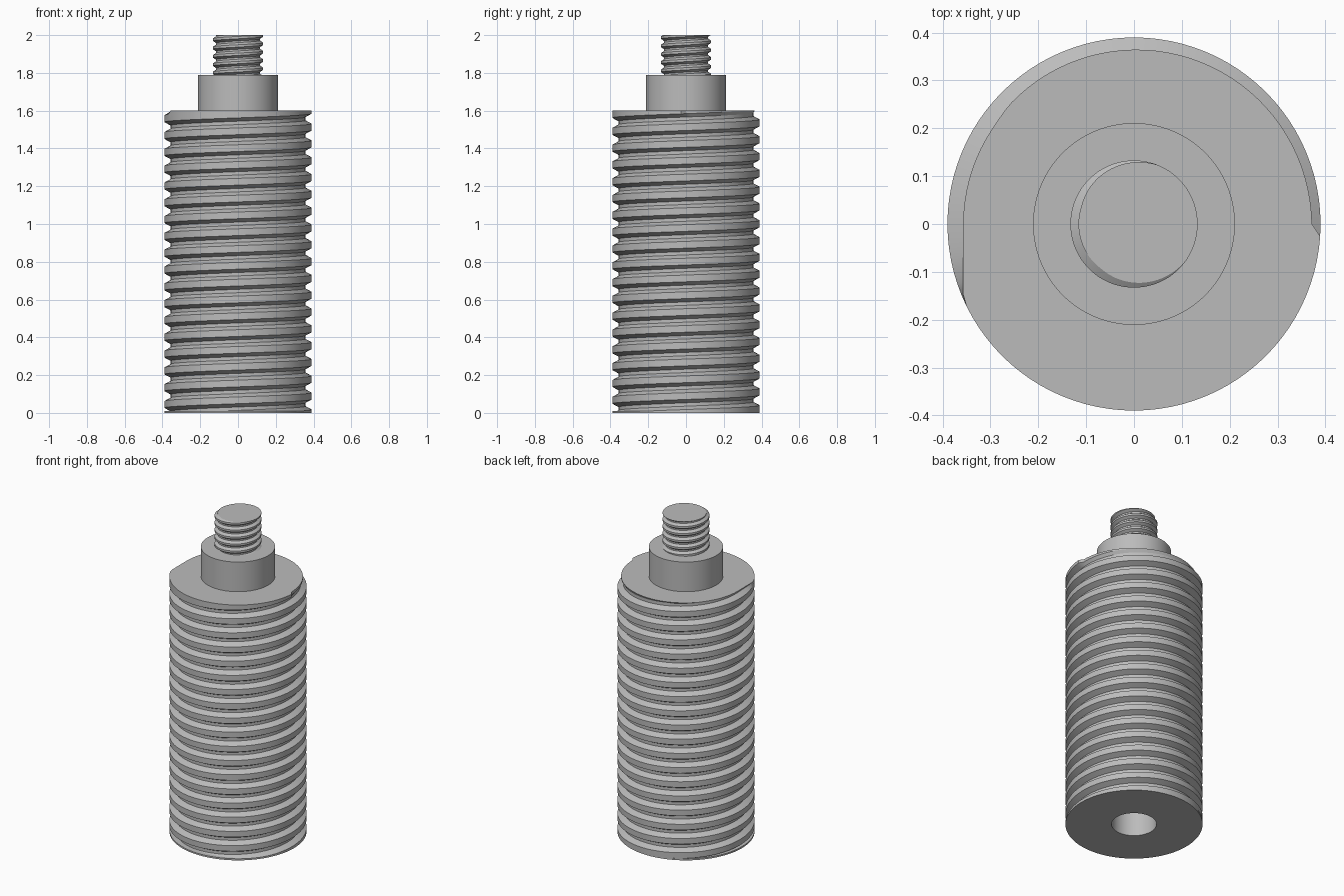
import bpy
import bmesh
import math

cube = bpy.data.objects.get("Cube")
if cube:
    bpy.data.objects.remove(cube, do_unlink=True)

steel = bpy.data.materials.new("grey_steel")
steel.use_nodes = True
GREY = (0.5, 0.5, 0.5, 1)
steel.diffuse_color = GREY
steel.node_tree.nodes["Principled BSDF"].inputs["Base Color"].default_value = GREY

N = 96  # segments around every round part
BODY_TOP, COLLAR_TOP, STUD_TOP = 1.602, 1.788, 2.0


def ring(bm, radius, z):
    """Circle of N + 1 vertices, the last one closing the seam."""
    angles = [math.tau * (i % N) / N for i in range(N + 1)]
    return [bm.verts.new((radius * math.cos(a), radius * math.sin(a), z)) for a in angles]


def bridge(bm, rings):
    for low, high in zip(rings, rings[1:]):
        for i in range(N):
            bm.faces.new((low[i], low[i + 1], high[i + 1], high[i]))


def cap(bm, edge, z):
    centre = bm.verts.new((0, 0, z))
    for i in range(N):
        bm.faces.new((edge[i], edge[i + 1], centre))


def finish(bm, name):
    bmesh.ops.remove_doubles(bm, verts=bm.verts, dist=1e-5)
    bmesh.ops.dissolve_degenerate(bm, edges=bm.edges, dist=1e-6)
    bmesh.ops.recalc_face_normals(bm, faces=bm.faces)
    mesh = bpy.data.meshes.new(name)
    bm.to_mesh(mesh)
    bm.free()
    mesh.materials.append(steel)
    obj = bpy.data.objects.new(name, mesh)
    bpy.context.collection.objects.link(obj)
    bpy.ops.object.select_all(action="DESELECT")
    obj.select_set(True)
    bpy.context.view_layer.objects.active = obj
    bpy.ops.object.shade_smooth_by_angle(angle=math.radians(25))


def thread_rings(bm, bottom, top, pitch, root, outer, floor, flank, phase, runout=False):
    """Helical rows of a right-hand thread, trimmed flat at bottom and top."""

    def radius(turn, z):
        # u counts grooves: whole numbers lie on a groove centre
        u = (z - top) / pitch - (turn - phase)
        f = abs(u - round(u))
        r = root + (outer - root) * min(max((f - floor) / flank, 0), 1)
        if runout:
            if turn <= phase and u > 0:
                # thinned last half turn above the groove
                r = min(r, root + 0.015 * (1 - turn / phase))
            elif turn > phase and u > -0.35:
                # groove leaves the cylinder along a tangent
                c = math.cos(math.tau * (turn - phase))
                r = max(r, min(outer, root / c if c > 0.1 else outer))
        return r

    rows = []
    turns = math.ceil((top - bottom) / pitch) + 2
    for k in range(-turns, 3):
        for offset in (-floor - flank, -floor, floor, floor + flank):
            row = []
            for i in range(N + 1):
                z = top + pitch * (k + offset + i / N - phase)
                z = min(max(z, bottom), top)
                turn = (i % N) / N
                r, a = radius(turn, z), math.tau * turn
                row.append(bm.verts.new((r * math.cos(a), r * math.sin(a), z)))
            rows.append(row)
    return rows


# Large threaded body with a thin foot and a blind hole underneath
bm = bmesh.new()
LIP, BORE, DEPTH = 0.01, 0.128, 0.4
foot = [ring(bm, BORE, DEPTH), ring(bm, BORE, 0), ring(bm, 0.39, 0), ring(bm, 0.39, LIP)]
thread = thread_rings(bm, LIP, BODY_TOP, BODY_TOP / 18, 0.357, 0.39,
                      floor=0.1, flank=0.2, phase=0.5, runout=True)
bridge(bm, foot + thread)
cap(bm, foot[0], DEPTH)
cap(bm, thread[-1], BODY_TOP)
finish(bm, "threaded_body")

# Plain collar
bm = bmesh.new()
sides = [ring(bm, 0.211, BODY_TOP), ring(bm, 0.211, COLLAR_TOP)]
bridge(bm, sides)
cap(bm, sides[1], COLLAR_TOP)
finish(bm, "collar")

# Small threaded stud
bm = bmesh.new()
thread = thread_rings(bm, COLLAR_TOP, STUD_TOP, 0.044, 0.116, 0.133,
                      floor=0.1, flank=0.26, phase=0.55)
bridge(bm, thread)
cap(bm, thread[-1], STUD_TOP)
finish(bm, "threaded_stud")
